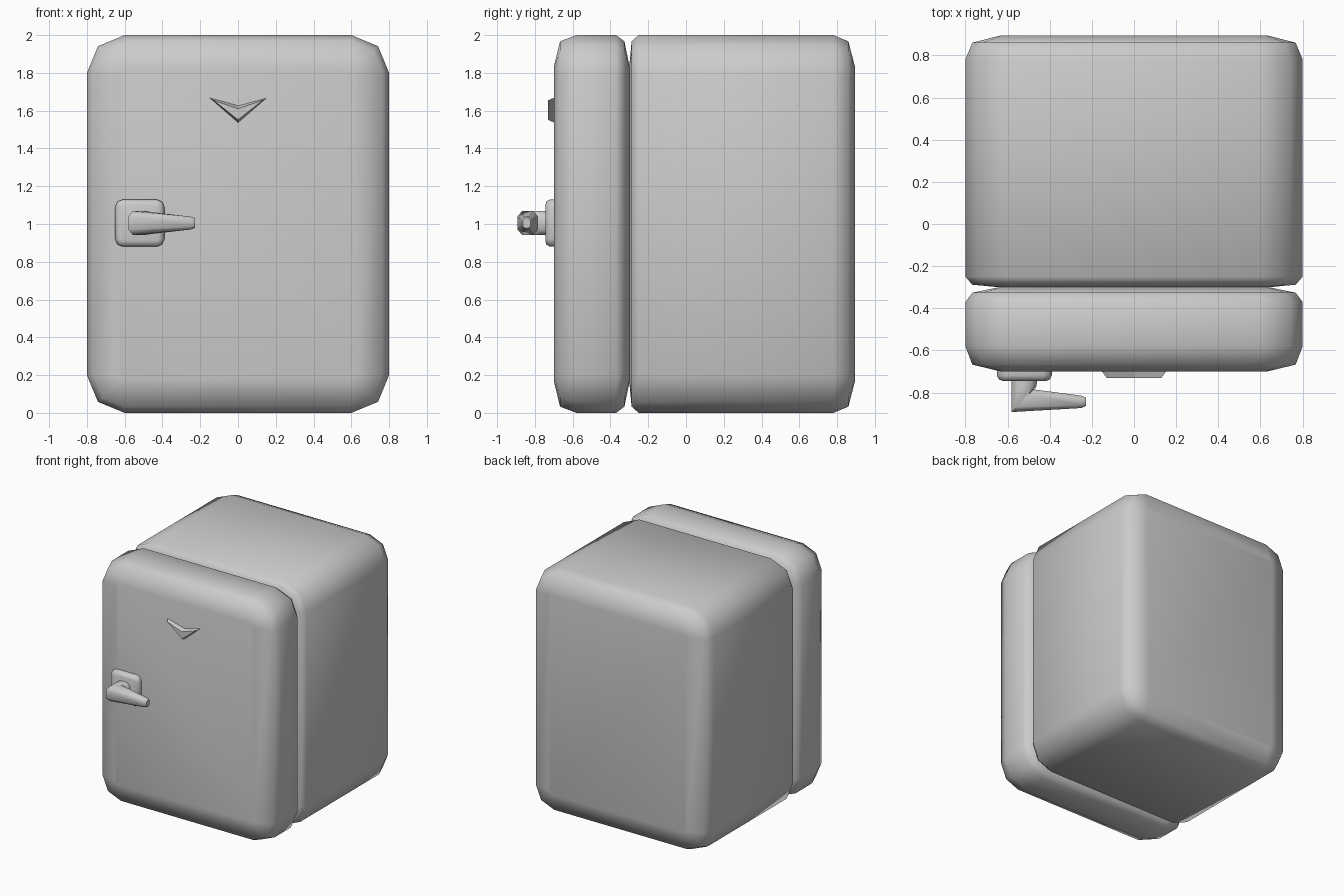
import bpy, bmesh, math

if "Cube" in bpy.data.objects:
    bpy.data.objects.remove(bpy.data.objects["Cube"])


def loft(name, rings, angle):
    """Skin a list of equal-length point rings and cap both ends."""
    bm = bmesh.new()
    loops = [[bm.verts.new(p) for p in ring] for ring in rings]
    n = len(loops[0])
    for a, b in zip(loops, loops[1:]):
        for i in range(n):
            j = (i + 1) % n
            bm.faces.new((a[i], a[j], b[j], b[i]))
    bm.faces.new(loops[0])
    bm.faces.new(loops[-1])
    bmesh.ops.recalc_face_normals(bm, faces=bm.faces[:])
    mesh = bpy.data.meshes.new(name)
    bm.to_mesh(mesh)
    bm.free()
    ob = bpy.data.objects.new(name, mesh)
    bpy.context.collection.objects.link(ob)
    bpy.ops.object.select_all(action='DESELECT')
    ob.select_set(True)
    bpy.context.view_layer.objects.active = ob
    bpy.ops.object.shade_smooth_by_angle(angle=math.radians(angle))
    return ob


def rounded_rect(hx, hz, r, segs):
    pts = []
    for k, (sx, sz) in enumerate(((1, 1), (-1, 1), (-1, -1), (1, -1))):
        for s in range(segs + 1):
            a = math.pi / 2 * (k + s / segs)
            pts.append((sx * (hx - r) + r * math.cos(a), sz * (hz - r) + r * math.sin(a)))
    return pts


def shell(name, cx, cz, hx, hz, r, segs, profile, angle):
    """Rounded slab facing -y; profile lists (y, inset)."""
    rings = []
    for y, d in profile:
        pts = rounded_rect(hx - d, hz - d, max(r - d, r * 0.15), segs)
        rings.append([(cx + x, y, cz + z) for x, z in pts])
    return loft(name, rings, angle)


# Cabinet and door
shell("cabinet", 0, 1, 0.8, 1.0, 0.2, 2,
      [(-0.3, 0.16), (-0.288, 0.033), (-0.25, 0), (0.78, 0), (0.86, 0.033), (0.895, 0.17)], 80)
shell("door", 0, 1, 0.8, 1.0, 0.2, 2,
      [(-0.7, 0.17), (-0.667, 0.033), (-0.58, 0), (-0.37, 0), (-0.326, 0.033), (-0.3, 0.16)], 80)

# Handle mounting plate
shell("handle_plate", -0.52, 1.005, 0.13, 0.125, 0.04, 2,
      [(-0.695, 0), (-0.72, 0), (-0.738, 0.01), (-0.745, 0.03)], 50)

# Handle: stem bending into a tapering lever (outer xy, inner xy, half height)
rings = []
for (ox, oy), (ix, iy), h in [
        ((-0.58, -0.73), (-0.46, -0.73), 0.063),
        ((-0.58, -0.79), (-0.462, -0.77), 0.063),
        ((-0.58, -0.892), (-0.475, -0.785), 0.063),
        ((-0.25, -0.873), (-0.25, -0.814), 0.034),
        ((-0.228, -0.863), (-0.228, -0.824), 0.026)]:
    ring = []
    for u, w in rounded_rect(1, 1, 0.45, 1):
        t = (u + 1) / 2
        ring.append((ox + (ix - ox) * t, oy + (iy - oy) * t, 1.005 + w * h))
    rings.append(ring)
loft("handle", rings, 50)

# Chevron badge with sloping sides
outline = [(-0.155, 1.67), (0, 1.535), (0.155, 1.67), (0, 1.628)]
face = [(-0.13, 1.655), (0, 1.552), (0.13, 1.655), (0, 1.61)]
loft("chevron_badge", [[(x, -0.695, z) for x, z in outline],
                       [(x, -0.73, z) for x, z in face]], 20)
